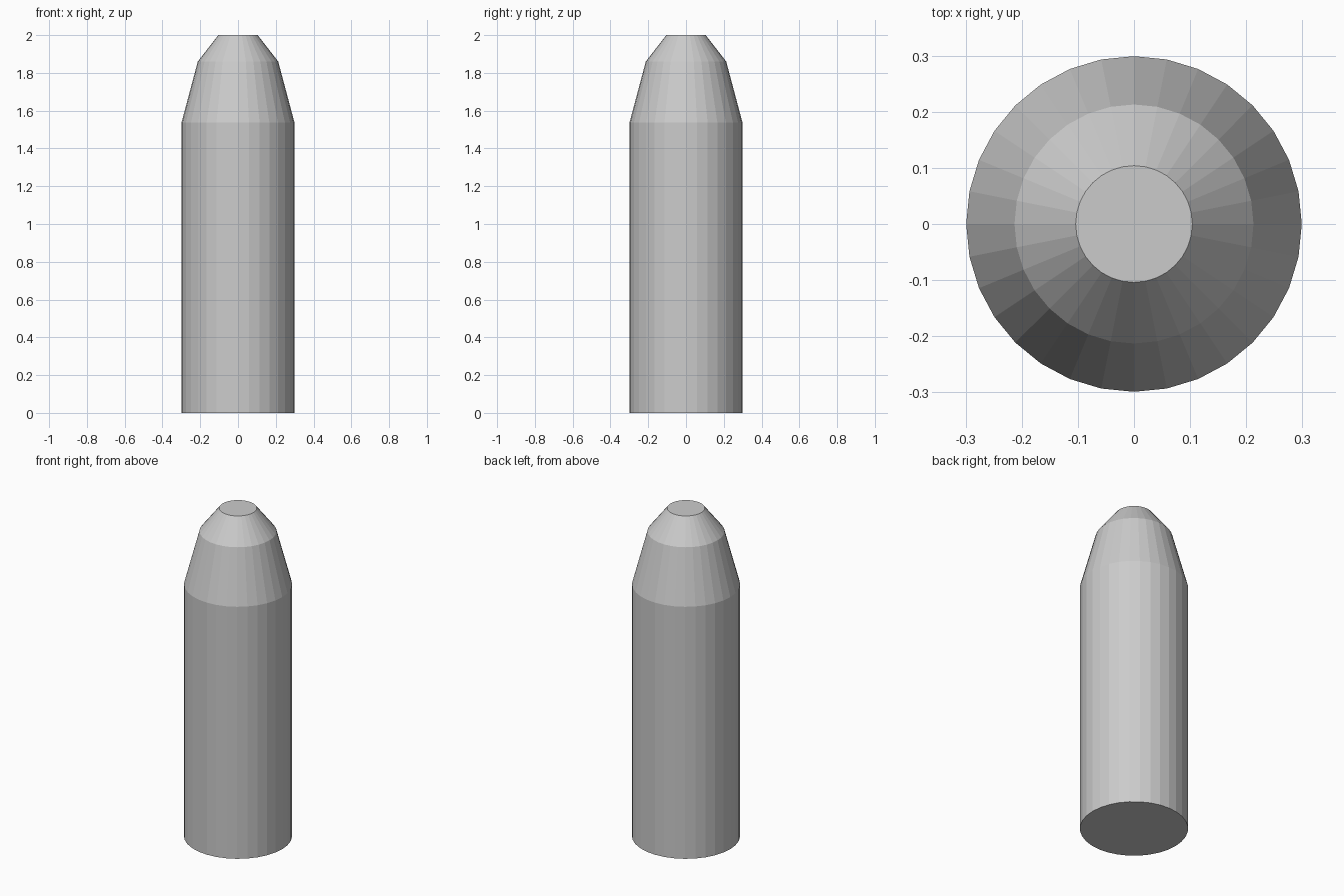
import bpy, bmesh
from math import cos, sin, tau

if "Cube" in bpy.data.objects:
    bpy.data.objects.remove(bpy.data.objects["Cube"])

SIDES = 32
# (radius, height) from base to blunt tip
PROFILE = [(0.299, 0.0), (0.299, 1.537), (0.213, 1.86), (0.104, 2.0)]

# Body with two-stage tapered nose
bm = bmesh.new()
rings = [[bm.verts.new((r * cos(tau * i / SIDES), r * sin(tau * i / SIDES), z))
          for i in range(SIDES)] for r, z in PROFILE]
for low, high in zip(rings, rings[1:]):
    for i in range(SIDES):
        j = (i + 1) % SIDES
        bm.faces.new((low[i], low[j], high[j], high[i]))

# Flat end caps
bm.faces.new(rings[0][::-1])
bm.faces.new(rings[-1])

mesh = bpy.data.meshes.new("tapered_cylinder")
bm.to_mesh(mesh)
bm.free()
body = bpy.data.objects.new("tapered_cylinder", mesh)
bpy.context.collection.objects.link(body)
